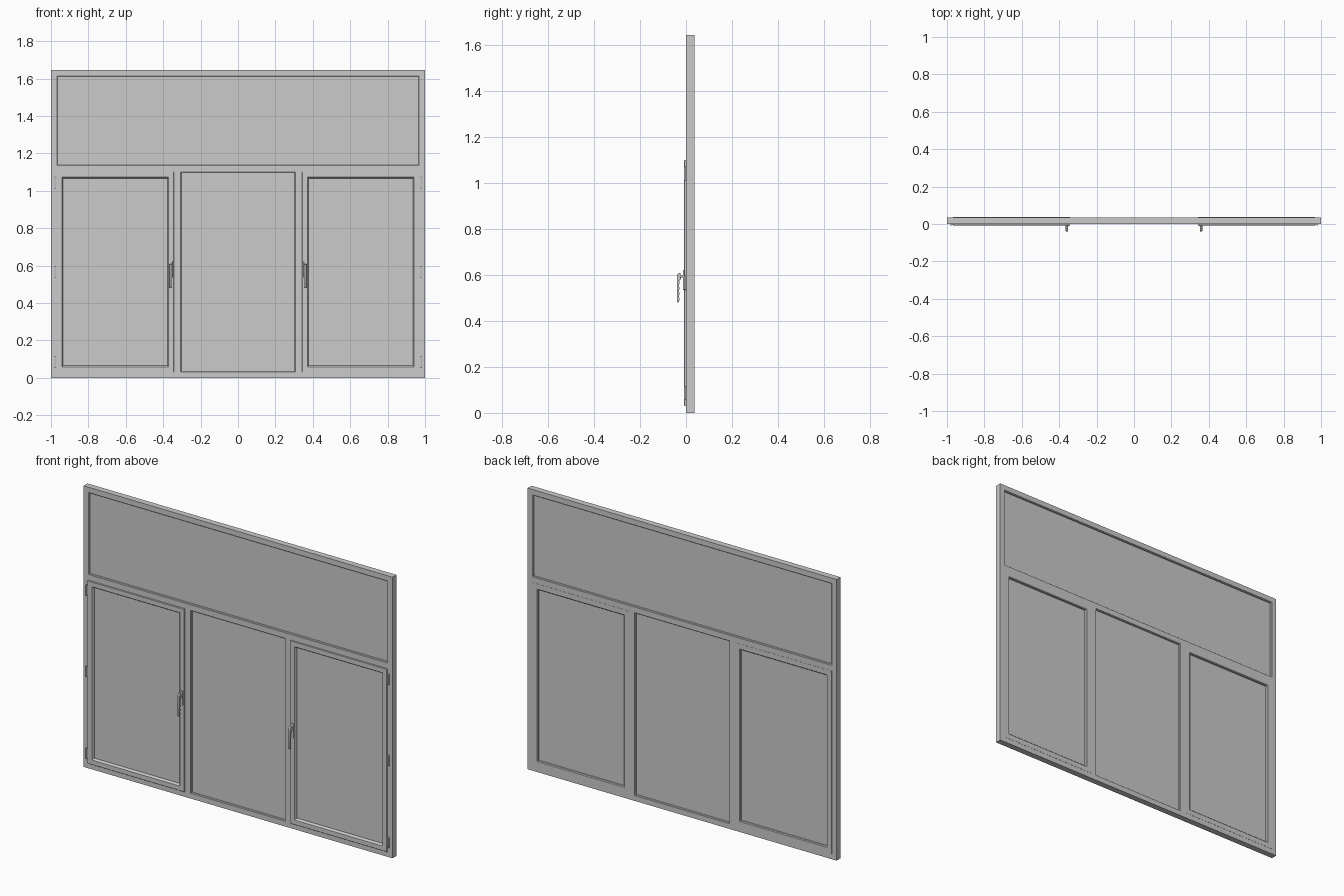
import bpy, bmesh, math
from mathutils import Vector

if "Cube" in bpy.data.objects:
    bpy.data.objects.remove(bpy.data.objects["Cube"])

H = 1.645          # overall height
F = 0.036          # frame depth
B = 0.031          # border width


def finish(name, bm, bevel=0.0, smooth=False):
    bmesh.ops.recalc_face_normals(bm, faces=bm.faces)
    me = bpy.data.meshes.new(name)
    bm.to_mesh(me)
    bm.free()
    ob = bpy.data.objects.new(name, me)
    bpy.context.collection.objects.link(ob)
    if bevel:
        m = ob.modifiers.new("soft_edges", 'BEVEL')
        m.width, m.segments, m.limit_method = bevel, 2, 'ANGLE'
    if smooth:
        bpy.ops.object.select_all(action='DESELECT')
        ob.select_set(True)
        bpy.context.view_layer.objects.active = ob
        bpy.ops.object.shade_smooth_by_angle(angle=math.radians(35))
    return ob


def box(name, x0, x1, y0, y1, z0, z1, bevel=0.0):
    bm = bmesh.new()
    bmesh.ops.create_cube(bm, size=1)
    for v in bm.verts:
        v.co = Vector(((x0 + x1) / 2 + v.co.x * (x1 - x0),
                       (y0 + y1) / 2 + v.co.y * (y1 - y0),
                       (z0 + z1) / 2 + v.co.z * (z1 - z0)))
    return finish(name, bm, bevel)


def ring(name, x0, x1, z0, z1, profile):
    """Mitred rectangular ring; profile is a closed list of (inset, y)."""
    bm = bmesh.new()
    loops = []
    for i, y in profile:
        loops.append([bm.verts.new(c) for c in (
            (x0 + i, y, z0 + i), (x1 - i, y, z0 + i),
            (x1 - i, y, z1 - i), (x0 + i, y, z1 - i))])
    for k, a in enumerate(loops):
        b = loops[(k + 1) % len(loops)]
        for j in range(4):
            n = (j + 1) % 4
            bm.faces.new((a[j], a[n], b[n], b[j]))
    return finish(name, bm)


def extrude_yz(name, pts, x, width, bevel):
    bm = bmesh.new()
    f = bm.faces.new([bm.verts.new((x - width / 2, y, z)) for y, z in pts])
    ext = bmesh.ops.extrude_face_region(bm, geom=[f])
    for v in ext['geom']:
        if isinstance(v, bmesh.types.BMVert):
            v.co.x += width
    return finish(name, bm, bevel, True)


def cylinder(name, x, y, z, r, depth, axis='Z', seg=20):
    bm = bmesh.new()
    bmesh.ops.create_cone(bm, cap_ends=True, segments=seg, radius1=r, radius2=r, depth=depth)
    for v in bm.verts:
        c = v.co.copy()
        if axis == 'Y':
            c = Vector((c.x, c.z, c.y))
        v.co = c + Vector((x, y, z))
    return finish(name, bm, 0.0008, True)


# Fixed outer frame with transom and mullions
ring("outer_frame", -1, 1, 0, H, [(0, 0), (B, 0), (B, F), (0, F)])
box("transom", -1 + B, 1 - B, 0, F, 1.101, 1.134)
for s, side in ((-1, "left"), (1, "right")):
    xs = sorted((s * 0.307, s * 0.343))
    box(side + "_mullion", xs[0], xs[1], 0, F, B, 1.101)

# Fixed panes with sloped glazing beads
bead = [(0, 0.002), (0.004, 0.005), (0.004, F - 0.005), (0, F - 0.002)]
for name, x0, x1, z0, z1 in (("upper", -1 + B, 1 - B, 1.134, H - B),
                             ("centre", -0.307, 0.307, B, 1.101)):
    ring(name + "_bead", x0, x1, z0, z1, bead)
    box(name + "_glass", x0, x1, 0.011, 0.025, z0, z1)

# Opening sashes, hinges and handles, mirrored left and right
sash = [(0, 0.037), (0, -0.0065), (0.0015, -0.008), (0.028, -0.008),
        (0.031, -0.005), (0.034, 0.002), (0.034, 0.033), (0.030, 0.037)]
for s, side in ((-1, "left"), (1, "right")):
    x0, x1 = sorted((s * 0.343, s * 0.969))
    ring(side + "_sash", x0, x1, B, 1.101, sash)
    box(side + "_sash_glass", x0 + 0.031, x1 - 0.031, 0.009, 0.023, 0.062, 1.070)

    # Hinges: barrel plus a leaf reaching the sash
    for i, z in enumerate((0.087, 0.567, 1.042)):
        cylinder(f"{side}_hinge_barrel_{i}", s * 0.977, -0.004, z, 0.005, 0.062)
        a, b = sorted((s * 0.966, s * 0.977))
        box(f"{side}_hinge_leaf_{i}", a, b, -0.006, 0.0, z - 0.027, z + 0.027)

    # Handle: base plate, spindle neck and finger-grip lever
    hx = s * 0.359
    box(side + "_handle_plate", hx - 0.008, hx + 0.008, -0.013, -0.007, 0.535, 0.622, 0.002)
    cylinder(side + "_handle_neck", hx, -0.020, 0.595, 0.0065, 0.026, 'Y')
    pts = [(-0.036, 0.480), (-0.039, 0.488), (-0.039, 0.600), (-0.036, 0.606),
           (-0.024, 0.610), (-0.022, 0.582), (-0.028, 0.578)]
    for k in range(1, 20):
        t = k / 20
        pts.append((-0.0295 - 0.0015 * math.cos(t * 8 * math.pi), 0.578 - t * 0.094))
    pts.append((-0.032, 0.480))
    extrude_yz(side + "_handle_lever", pts, hx, 0.012, 0.001)
